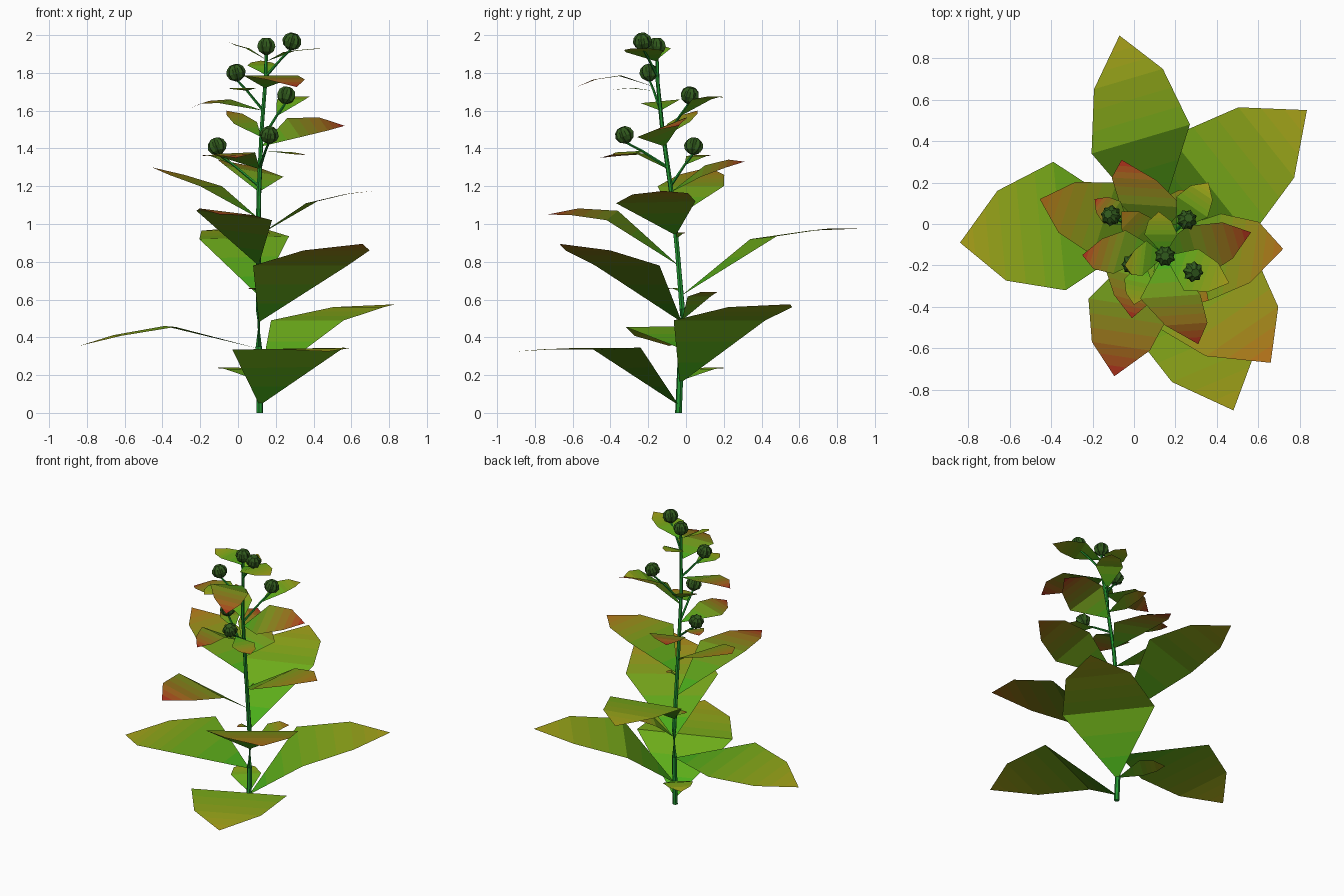
import bpy, bmesh, math
from mathutils import Vector as V

if "Cube" in bpy.data.objects:
    bpy.data.objects.remove(bpy.data.objects["Cube"])

mats = {}
GREEN = V((.045, .42, .01))
TIPS = {'y': V((.42, .36, .01)), 'o': V((.48, .16, .01)), 'r': V((.45, .012, .012))}


def material(key, col):
    if key not in mats:
        m = bpy.data.materials.new(key)
        m.diffuse_color = (*col, 1)
        m.use_nodes = True
        m.node_tree.nodes["Principled BSDF"].inputs["Base Color"].default_value = m.diffuse_color
        mats[key] = m
    return mats[key]


def finish(bm, name, materials):
    me = bpy.data.meshes.new(name)
    bm.to_mesh(me)
    bm.free()
    ob = bpy.data.objects.new(name, me)
    for m in materials:
        me.materials.append(m)
    bpy.context.collection.objects.link(ob)
    return ob


# main stem path, also used to attach leaves
STEM = [V(p) for p in [(.115, -.04, 0), (.11, -.025, .35), (.11, -.02, .55), (.108, -.045, .85),
                       (.11, -.075, 1.15), (.125, -.125, 1.5), (.145, -.15, 1.75), (.15, -.155, 1.91)]]


def stem_at(z):
    for a, b in zip(STEM, STEM[1:]):
        if z <= b.z:
            return a.lerp(b, (z - a.z) / (b.z - a.z))
    return STEM[-1]


def tube(name, path, r0, r1, sides=6):
    bm = bmesh.new()
    rings = []
    n = len(path) - 1
    for i, p in enumerate(path):
        d = path[min(i + 1, n)] - path[max(i - 1, 0)]
        q = d.to_track_quat('Z', 'Y')
        r = r0 + (r1 - r0) * i / n
        rings.append([bm.verts.new(p + q @ V((r * math.cos(k * math.tau / sides),
                                              r * math.sin(k * math.tau / sides), 0)))
                      for k in range(sides)])
    for a, b in zip(rings, rings[1:]):
        for k in range(sides):
            bm.faces.new((a[k], a[k - 1], b[k - 1], b[k]))
    bm.faces.new(rings[0])
    bm.faces.new(rings[-1])
    bmesh.ops.recalc_face_normals(bm, faces=bm.faces)
    return finish(bm, name, [material('stem_green', (.015, .3, .03))])


def leaf(name, base, left, right, tip, z2, hue, cuts=3):
    """Leaf bent in three flat sections: base, middle and tip, shaded towards the tip."""
    base, left, right, tip = V(base), V(left), V(right), V(tip)
    mid = (left + right) / 2
    m2 = mid.lerp(tip, .58)
    m2.z = z2
    half = (left - right) * .35
    key = [(base, base), (left, right), (m2 + half, m2 - half), (tip, tip)]
    rows = [key[0]]
    for a, b in zip(key, key[1:]):
        rows += [(a[0].lerp(b[0], k / cuts), a[1].lerp(b[1], k / cuts)) for k in range(1, cuts + 1)]
    bm = bmesh.new()
    vs = []
    for i, (l, r) in enumerate(rows):
        v = bm.verts.new(l)
        vs.append((v, v if i in (0, len(rows) - 1) else bm.verts.new(r)))
    used = []
    for i, (a, b) in enumerate(zip(vs, vs[1:])):
        f = bm.faces.new(list(dict.fromkeys((a[0], a[1], b[1], b[0]))))
        f.normal_update()
        if f.normal.z < 0:
            f.normal_flip()
        f.material_index = i
        t = (i + .5) / (len(rows) - 1)
        used.append(material(f'leaf_{hue}_{i}', GREEN.lerp(TIPS[hue], t)))
    finish(bm, name, used)


# large lower leaves: base height, left corner, right corner, tip, bend height, hue
LARGE = [
    (.04, (.56, -.24, .345), (-.03, -.49, .335), (.48, -.9, .325), .34, 'y'),
    (.155, (.175, .42, .49), (.56, -.065, .49), (.835, .55, .575), .56, 'y'),
    (.34, (-.33, -.32, .455), (-.39, .3, .46), (-.84, -.09, .355), .41, 'y'),
    (.48, (.58, -.14, .78), (.08, -.48, .78), (.66, -.67, .895), .86, 'o'),
    (.62, (-.205, .34, .92), (.27, .48, .935), (-.07, .91, .975), .97, 'y'),
    (.78, (.18, -.42, 1.02), (-.22, -.36, 1.07), (-.095, -.735, 1.05), 1.065, 'r'),
    (.94, (.42, .05, 1.12), (.36, -.37, 1.11), (.72, -.12, 1.175), 1.16, 'o'),
    (1.03, (-.2, -.15, 1.2), (-.085, .2, 1.2), (-.455, .12, 1.3), 1.26, 'o'),
]
# upper leaves around the flower stalks
UPPER = [
    (1.17, (-.07, .1, 1.31), (.24, .08, 1.25), (-.06, .31, 1.33), 1.32, 'r'),
    (1.29, (.09, -.28, 1.38), (-.14, -.21, 1.37), (-.01, -.455, 1.35), 1.365, 'r'),
    (1.41, (.26, -.01, 1.56), (.33, -.26, 1.46), (.565, -.04, 1.52), 1.53, 'r'),
    (1.46, (-.02, -.1, 1.53), (.1, .02, 1.54), (-.06, .06, 1.6), 1.58, 'o'),
    (1.6, (-.1, -.24, 1.64), (-.04, -.03, 1.66), (-.25, -.15, 1.615), 1.645, 'r'),
    (1.72, (.32, -.34, 1.785), (.03, -.36, 1.785), (.31, -.58, 1.725), 1.765, 'r'),
    (1.79, (.05, -.05, 1.84), (.21, -.05, 1.84), (.12, .06, 1.865), 1.855, 'y'),
    (1.86, (.31, -.12, 1.92), (.24, -.32, 1.91), (.46, -.285, 1.93), 1.925, 'y'),
    (1.87, (.04, -.25, 1.93), (.06, -.08, 1.93), (-.045, -.2, 1.96), 1.945, 'y'),
]
for title, rows in (('large_leaf', LARGE), ('upper_leaf', UPPER)):
    for i, (z, *rest) in enumerate(rows):
        leaf(f'{title}_{i + 1}', stem_at(z), *rest)


# simple small leaf: corners derived from base and tip
def small_leaf(name, base, tip, hue):
    base, tip = V(base), V(tip)
    d = tip - base
    side = V((-d.y, d.x, 0)) * .32
    m = base + d * .5
    m.z = base.z + d.z * .8 + .01
    leaf(name, base, m + side, m - side, tip, tip.z + .005, hue)


# small leaves growing straight from the stem
for i, (z, tip, hue) in enumerate([
        (.17, (-.1, .2, .235), 'y'), (.49, (.3, .16, .635), 'o'),
        (.64, (.06, -.1, .655), 'r'), (.92, (.17, -.01, .95), 'r')]):
    small_leaf(f'small_leaf_{i + 1}', stem_at(z), tip, hue)

tube('stem', STEM, .018, .009)


# ribbed flower bud made from star-shaped rings
def bud(name, pos, axis, size=.052, ribs=8):
    q = axis.to_track_quat('Z', 'Y')
    bm = bmesh.new()
    rings = []
    for h, r in ((-.85, .25), (-.5, .8), (0, 1), (.5, .85), (.85, .45)):
        ring = []
        for k in range(ribs * 2):
            a = math.pi * k / ribs
            rr = r * size * (1 if k % 2 else .8)
            ring.append(bm.verts.new(pos + q @ V((rr * math.cos(a), rr * math.sin(a), h * size))))
        rings.append(ring)
    for a, b in zip(rings, rings[1:]):
        for k in range(ribs * 2):
            bm.faces.new((a[k - 1], a[k], b[k], b[k - 1]))
    bm.faces.new(rings[0][::-1])
    bm.faces.new(rings[-1])
    finish(bm, name, [material('bud_green', (.03, .1, .012))])


# buds: position, height where the stalk leaves the stem, tip of the leaf on the stalk
BUDS = [
    ((-.11, .04, 1.41), 1.2, (-.19, .12, 1.36), 'r'),
    ((.165, -.325, 1.47), 1.3, (.36, -.37, 1.365), 'o'),
    ((.255, .02, 1.68), 1.44, (.36, .2, 1.67), 'y'),
    ((-.01, -.195, 1.8), 1.6, (0, -.39, 1.71), 'y'),
    ((.285, -.23, 1.965), 1.78, None, None),
    ((.15, -.155, 1.94), None, None, None),
]
for i, (p, z, tip, hue) in enumerate(BUDS):
    p = V(p)
    axis = V((0, 0, 1))
    if z:
        start = stem_at(z)
        bend = start.lerp(p, .6) - V((0, 0, .015))
        tube(f'flower_stalk_{i + 1}', [start, bend, p - V((0, 0, .035))], .008, .006, 5)
        axis = (p - bend).normalized() + axis
        if tip:
            small_leaf(f'stalk_leaf_{i + 1}', bend, tip, hue)
    bud(f'bud_{i + 1}', p, axis)
